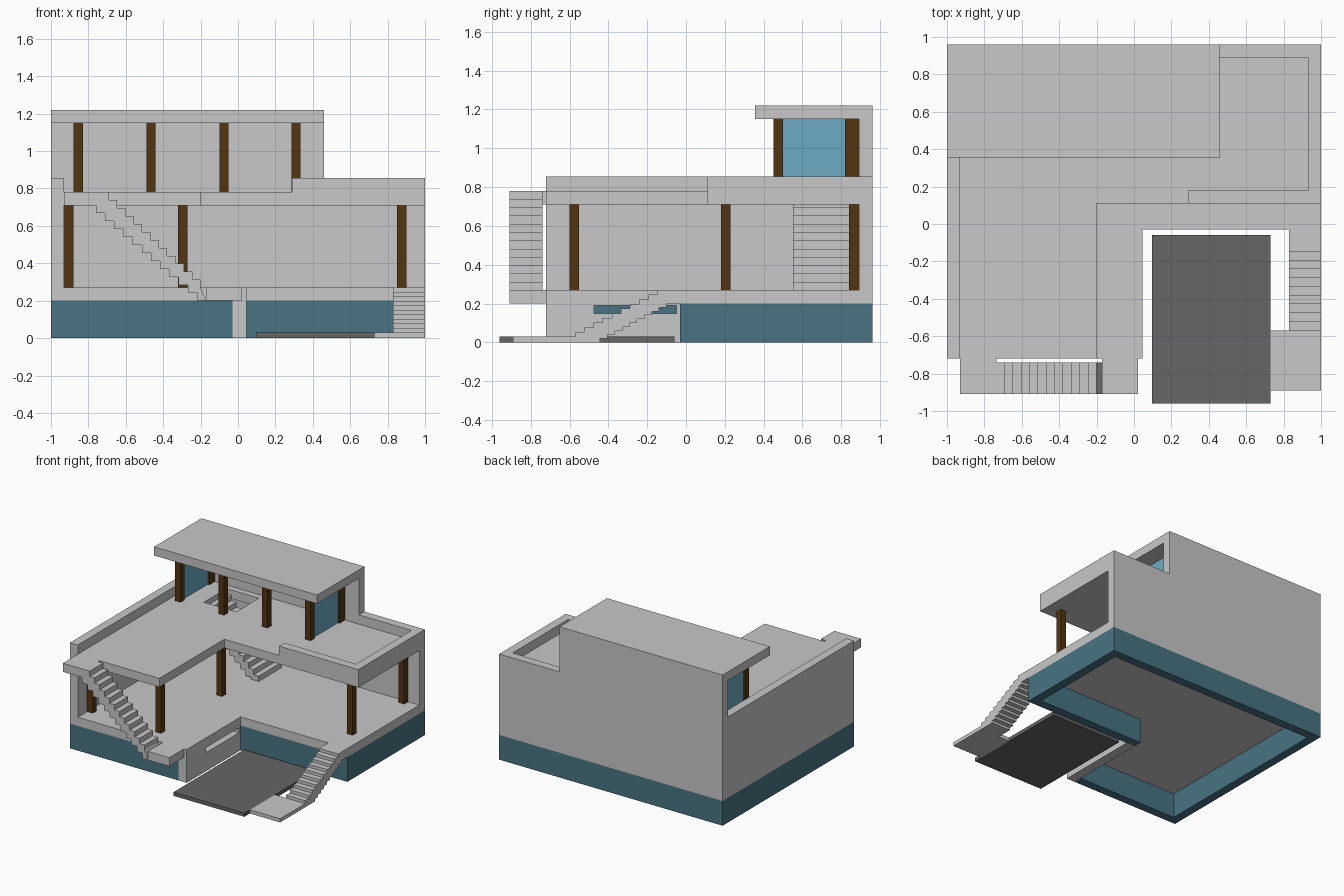
import bpy
import bmesh

cube = bpy.data.objects.get("Cube")
if cube:
    bpy.data.objects.remove(cube, do_unlink=True)


def material(name, rgb):
    mat = bpy.data.materials.new(name)
    mat.use_nodes = True
    mat.diffuse_color = (*rgb, 1)
    node = next(n for n in mat.node_tree.nodes if n.type == "BSDF_PRINCIPLED")
    node.inputs["Base Color"].default_value = (*rgb, 1)
    return mat


concrete = material("concrete", (0.58, 0.58, 0.58))
teal = material("teal_wall", (0.065, 0.175, 0.225))
glass = material("blue_glass", (0.15, 0.41, 0.55))
wood = material("dark_wood", (0.09, 0.036, 0.005))
asphalt = material("asphalt", (0.133, 0.133, 0.133))


def prism(name, points, lo, hi, mat, axis="z"):
    """Extrude a flat outline from lo to hi along an axis."""
    place = {"x": lambda u, v, w: (w, u, v),
             "y": lambda u, v, w: (u, w, v),
             "z": lambda u, v, w: (u, v, w)}[axis]
    bm = bmesh.new()
    base = bm.faces.new([bm.verts.new(place(u, v, lo)) for u, v in points])
    top = bmesh.ops.extrude_face_region(bm, geom=[base])["geom"]
    verts = [g for g in top if isinstance(g, bmesh.types.BMVert)]
    bmesh.ops.translate(bm, verts=verts, vec=place(0, 0, hi - lo))
    bmesh.ops.recalc_face_normals(bm, faces=bm.faces)
    mesh = bpy.data.meshes.new(name)
    bm.to_mesh(mesh)
    bm.free()
    mesh.materials.append(mat)
    obj = bpy.data.objects.new(name, mesh)
    bpy.context.scene.collection.objects.link(obj)
    return obj


def box(name, x, y, z, mat=concrete):
    outline = [(x[0], y[0]), (x[1], y[0]), (x[1], y[1]), (x[0], y[1])]
    return prism(name, outline, z[0], z[1], mat)


def zigzag(start, end, count, rise_first):
    """Stepped line between two points."""
    du, dv = (end[0] - start[0]) / count, (end[1] - start[1]) / count
    u, v = start
    points = [start]
    for _ in range(count):
        if rise_first:
            points += [(u, v + dv), (u + du, v + dv)]
        else:
            points += [(u + du, v), (u + du, v + dv)]
        u, v = u + du, v + dv
    return points


def stair(name, top, under, count, lo, hi, axis):
    """Stair with stepped treads and a stepped underside."""
    outline = zigzag(*top, count, True) + zigzag(*under, count, True)
    prism(name, outline, lo, hi, concrete, axis)


FLOOR = (0.2, 0.27)
STOREY = (0.27, 0.71)
DECK = (0.71, 0.78)
PARAPET = (0.78, 0.855)
UPPER = (0.78, 1.15)
BASE = (0, 0.2)

# Basement walls, open underneath
box("basement_back_wall", (-1, 1), (0.89, 0.96), BASE, teal)
box("basement_right_side_wall", (-1, -0.93), (-0.72, 0.89), BASE, teal)
box("basement_left_side_wall", (0.93, 1), (-0.03, 0.89), BASE, teal)
box("basement_front_wall", (-0.93, -0.03), (-0.72, -0.65), BASE, teal)
box("basement_garage_wall", (-0.03, 0.93), (-0.03, 0.04), BASE, teal)

# Concrete side wall beside the driveway, with a long slot window
pier = (-0.03, 0.045)
box("pier_front", pier, (-0.72, -0.475), BASE)
box("pier_sill", pier, (-0.475, -0.05), (0, 0.15))
box("pier_lintel", pier, (-0.475, -0.05), (0.19, 0.2))
box("pier_back", pier, (-0.05, -0.03), BASE)

# Ground floor slab
prism("ground_floor_slab",
      [(-1, -0.72), (0.045, -0.72), (0.045, -0.03), (1, -0.03), (1, 0.96), (-1, 0.96)],
      *FLOOR, concrete)

# Main walls
box("side_wall", (-1, -0.93), (-0.72, 0.89), (0.27, 0.855))
prism("back_wall",
      [(-1, 0.27), (1, 0.27), (1, 0.855), (0.46, 0.855), (0.46, 1.15), (-1, 1.15)],
      0.89, 0.96, concrete, "y")

# Terrace deck with a stairwell opening
deck = prism("terrace_deck",
             [(-0.93, -0.72), (-0.2, -0.72), (-0.2, 0.11), (1, 0.11), (1, 0.89), (-0.93, 0.89)],
             *DECK, concrete)
cutter = box("stairwell_cutter", (-0.71, -0.4), (0.55, 0.84), (0.6, 0.9))
cutter.hide_render = True
cut = deck.modifiers.new("stairwell", "BOOLEAN")
cut.operation = "DIFFERENCE"
cut.solver = "EXACT"
cut.object = cutter
bpy.context.view_layer.objects.active = deck
bpy.ops.object.modifier_apply(modifier=cut.name)
bpy.data.objects.remove(cutter, do_unlink=True)

# Terrace parapet
prism("terrace_parapet",
      [(0.29, 0.11), (1, 0.11), (1, 0.89), (0.93, 0.89), (0.93, 0.18), (0.29, 0.18)],
      *PARAPET, concrete)

# Roof of the upper pavilion
box("pavilion_roof", (-1, 0.46), (0.355, 0.96), (1.15, 1.22))


def column(name, x, y, z, half_depth=0.025):
    box(name, (x - 0.025, x + 0.025), (y - half_depth, y + half_depth), z, wood)


# Columns of both storeys
for i, (x, y) in enumerate([(-0.905, -0.575), (-0.295, -0.575), (-0.295, 0.205),
                            (0.875, 0.205), (0.875, 0.865)]):
    column(f"storey_column_{i + 1}", x, y, STOREY)
for i, x in enumerate([-0.855, -0.465, -0.075, 0.31]):
    column(f"pavilion_front_column_{i + 1}", x, 0.475, UPPER)

# Glazed ends of the pavilion
for side, x in (("right", -0.855), ("left", 0.31)):
    column(f"pavilion_back_column_{side}", x, 0.855, UPPER, 0.035)
    box(f"pavilion_glass_{side}", (x - 0.01, x + 0.01), (0.5, 0.82), UPPER, glass)

# Outside stair with its two landings, and the matching inside stair
box("upper_landing", (-0.93, -0.735), (-0.91, -0.72), DECK)
box("lower_landing", (-0.17, 0.022), (-0.91, -0.72), FLOOR)
for name, lo, hi in (("outside_stair", -0.91, -0.74), ("inside_stair", 0.55, 0.84)):
    stair(name, ((-0.2, 0.27), (-0.735, 0.78)), ((-0.76, 0.71), (-0.17, 0.2)),
          12, lo, hi, "y")

# Driveway, entrance path and entrance stair
box("driveway", (0.095, 0.73), (-0.96, -0.06), (0, 0.03), asphalt)
box("entrance_path", (0.73, 1), (-0.89, -0.57), (0, 0.03))
stair("entrance_stair", ((-0.57, 0.03), (-0.1, 0.27)), ((-0.1, 0.2), (-0.48, 0)),
      10, 0.83, 1, "x")
box("entrance_landing", (0.83, 1), (-0.1, -0.03), FLOOR)
box("entrance_stair_foot", (0.83, 1), (-0.57, -0.48), (0, 0.03))
